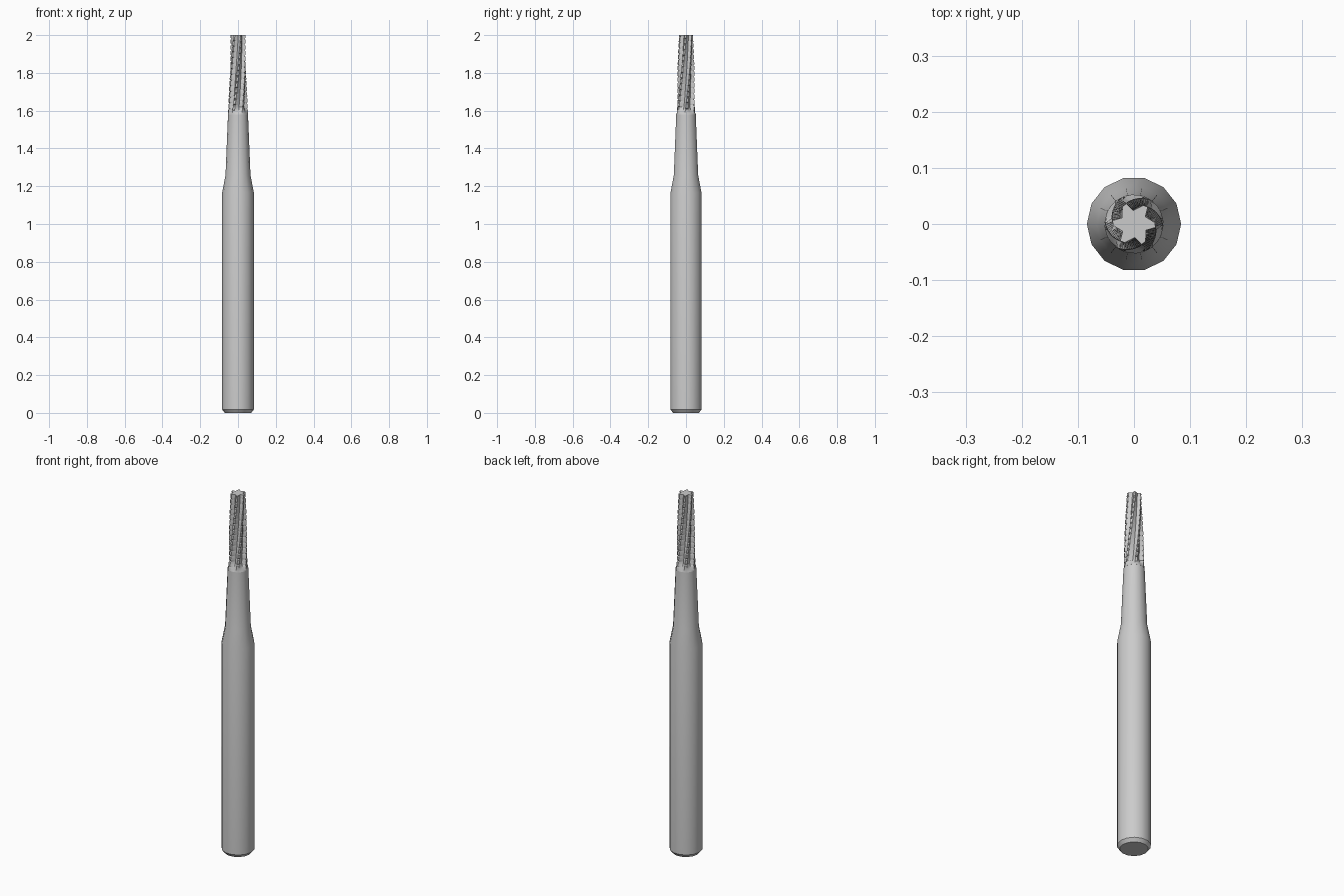
import bpy, bmesh, math

if "Cube" in bpy.data.objects:
    bpy.data.objects.remove(bpy.data.objects["Cube"])

steel = bpy.data.materials.new("steel grey")
steel.diffuse_color = (0.6, 0.6, 0.6, 1)
steel.use_nodes = True
steel.node_tree.nodes["Principled BSDF"].inputs["Base Color"].default_value = steel.diffuse_color


def loft(name, rings):
    """Skin a stack of closed rings, with flat caps at both ends."""
    bm = bmesh.new()
    loops = [[bm.verts.new(p) for p in ring] for ring in rings]
    n = len(loops[0])
    for a, b in zip(loops, loops[1:]):
        for i in range(n):
            k = (i + 1) % n
            bm.faces.new((a[i], a[k], b[k], b[i]))
    bm.faces.new(loops[0][::-1])
    bm.faces.new(loops[-1])
    mesh = bpy.data.meshes.new(name)
    bm.to_mesh(mesh)
    bm.free()
    mesh.materials.append(steel)
    obj = bpy.data.objects.new(name, mesh)
    bpy.context.collection.objects.link(obj)
    bpy.ops.object.select_all(action='DESELECT')
    bpy.context.view_layer.objects.active = obj
    obj.select_set(True)
    bpy.ops.object.shade_smooth_by_angle(angle=math.radians(30))
    return obj


def polar(r, a, z):
    return (r * math.cos(a), r * math.sin(a), z)


# Shank with chamfered foot, shoulder and tapered neck
SIDES = 14
profile = [(0.07, 0), (0.084, 0.018), (0.084, 1.165), (0.066, 1.26), (0.053, 1.58)]
loft("shank", [[polar(r, 2 * math.pi * i / SIDES, z) for i in range(SIDES)]
               for r, z in profile])

# Cutting head: six twisted saw-tooth blades with staggered chip notches
BLADES, STEPS, PITCH = 6, 84, 6
Z0, Z1, TWIST = 1.58, 2.0, math.radians(58)
tooth = [(0, 1.0), (13, 0.95), (28, 0.72), (42, 0.62)]  # degrees, share of radius
rings = []
for s in range(STEPS + 1):
    t = s / STEPS
    radius = 0.0525 + (0.039 - 0.0525) * t
    depth = min(1, t / 0.1)  # flutes run out into the neck
    ring = []
    for b in range(BLADES):
        notched = 3 < s < STEPS and (s + 2 * b) % PITCH == 0
        for j, (deg, share) in enumerate(tooth):
            if notched and j < 2:
                share -= 0.13
            r = radius * (1 - (1 - share) * depth)
            a = math.radians(51 + 60 * b + deg) - TWIST * (1 - t)
            ring.append(polar(r, a, Z0 + (Z1 - Z0) * t))
    rings.append(ring)
loft("cutting_head", rings)
